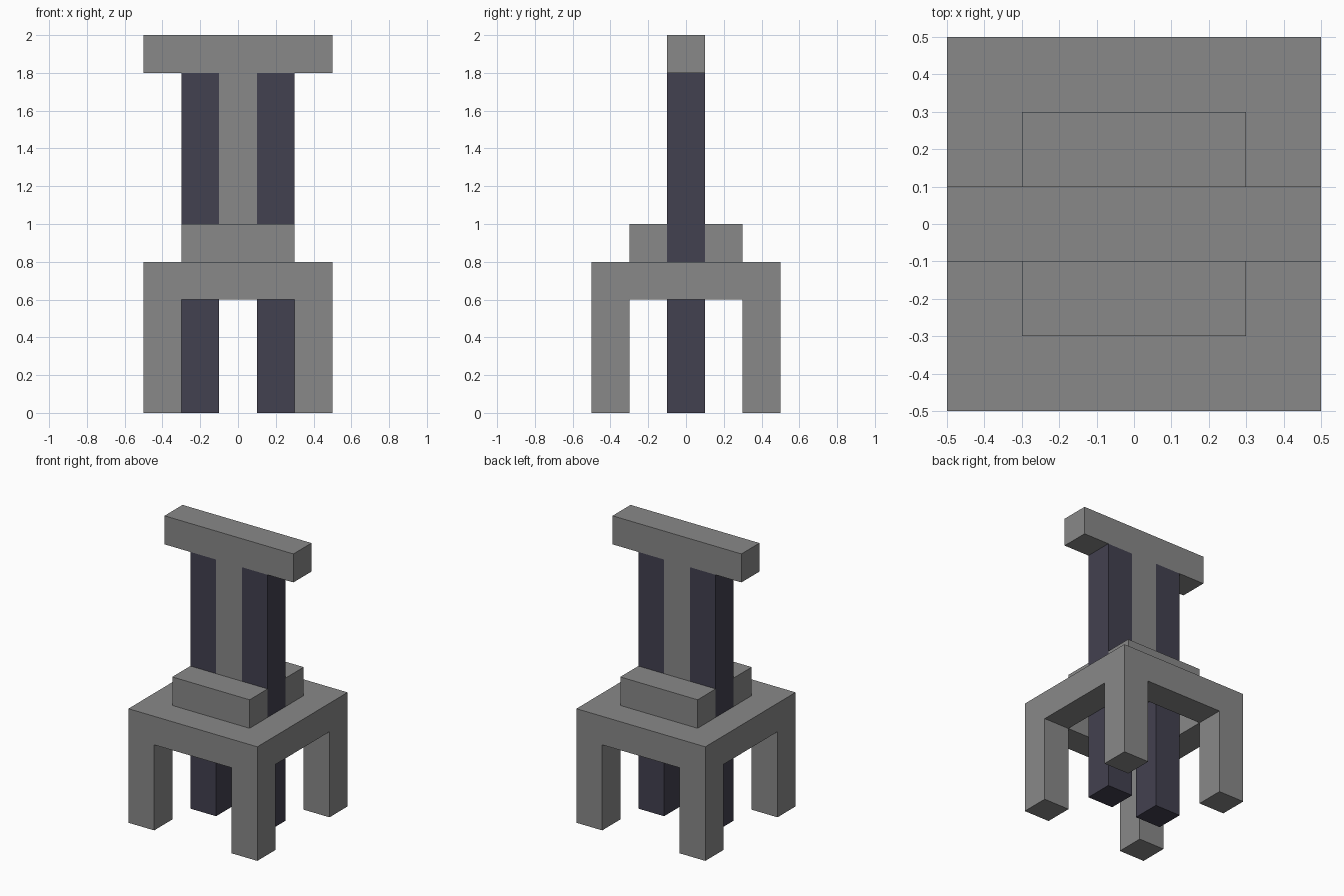
import bpy
import bmesh
from mathutils import Vector

cube = bpy.data.objects.get("Cube")
if cube:
    bpy.data.objects.remove(cube)


def make_material(name, rgb):
    mat = bpy.data.materials.new(name)
    mat.use_nodes = True
    mat.diffuse_color = (*rgb, 1)
    mat.node_tree.nodes["Principled BSDF"].inputs["Base Color"].default_value = (*rgb, 1)
    return mat


grey = make_material("stone grey", (0.25, 0.25, 0.25))
dark = make_material("dark slate", (0.055, 0.052, 0.08))


def finish(name, bm, mat):
    bmesh.ops.recalc_face_normals(bm, faces=bm.faces)
    mesh = bpy.data.meshes.new(name)
    bm.to_mesh(mesh)
    bm.free()
    mesh.materials.append(mat)
    obj = bpy.data.objects.new(name, mesh)
    bpy.context.collection.objects.link(obj)
    return obj


def extrude(bm, faces, offset):
    """Extrude a face region and return the moved cap faces."""
    geom = bmesh.ops.extrude_face_region(bm, geom=faces)["geom"]
    verts = [g for g in geom if isinstance(g, bmesh.types.BMVert)]
    bmesh.ops.translate(bm, verts=verts, vec=Vector(offset))
    return [g for g in geom if isinstance(g, bmesh.types.BMFace)]


def box(name, low, high, mat):
    bm = bmesh.new()
    bmesh.ops.create_cube(bm, size=1)
    low, high = Vector(low), Vector(high)
    bmesh.ops.scale(bm, verts=bm.verts, vec=high - low)
    bmesh.ops.translate(bm, verts=bm.verts, vec=(low + high) / 2)
    return finish(name, bm, mat)


# Open square frame with four corner legs, drawn out of one ring of faces
bm = bmesh.new()
steps = (-0.5, -0.3, 0.3, 0.5)
grid = [[bm.verts.new((x, y, 0.6)) for x in steps] for y in steps]
ring, corners = [], []
for j in range(3):
    for i in range(3):
        if i == 1 and j == 1:
            bm.verts.ensure_lookup_table()
            continue
        face = bm.faces.new((grid[j][i], grid[j][i + 1],
                             grid[j + 1][i + 1], grid[j + 1][i]))
        ring.append(face)
        if i != 1 and j != 1:
            corners.append(face)
top = bmesh.ops.duplicate(bm, geom=ring)
top_faces = [g for g in top["geom"] if isinstance(g, bmesh.types.BMFace)]
extrude(bm, top_faces, (0, 0, 0.2))
bmesh.ops.delete(bm, geom=top_faces, context="FACES_ONLY")
extrude(bm, corners, (0, 0, -0.6))
bmesh.ops.delete(bm, geom=[f for f in corners if f.is_valid], context="FACES_ONLY")
bmesh.ops.remove_doubles(bm, verts=bm.verts, dist=0.0001)
finish("leg_frame", bm, grey)

# T-shaped column and crossbar
bm = bmesh.new()
half = [(0.1, 0.8), (0.1, 1.8), (0.5, 1.8), (0.5, 2.0)]
outline = half + [(-x, z) for x, z in reversed(half)]
profile = bm.faces.new([bm.verts.new((x, -0.1, z)) for x, z in outline])
extrude(bm, [profile], (0, 0.2, 0))
if profile.is_valid and all(len(e.link_faces) > 2 for e in profile.edges):
    bm.faces.remove(profile)
if any(e.is_boundary for e in bm.edges):
    bmesh.ops.holes_fill(bm, edges=[e for e in bm.edges if e.is_boundary], sides=0)
finish("column_and_crossbar", bm, grey)

# Dark posts either side of the column
for side, x in (("left", 0.2), ("right", -0.2)):
    box(side + "_post", (x - 0.1, -0.1, 0), (x + 0.1, 0.1, 1.8), dark)

# Clamping blocks in front of and behind the posts
for side, y in (("front", -0.2), ("back", 0.2)):
    box(side + "_block", (-0.3, y - 0.1, 0.8), (0.3, y + 0.1, 1.0), grey)
